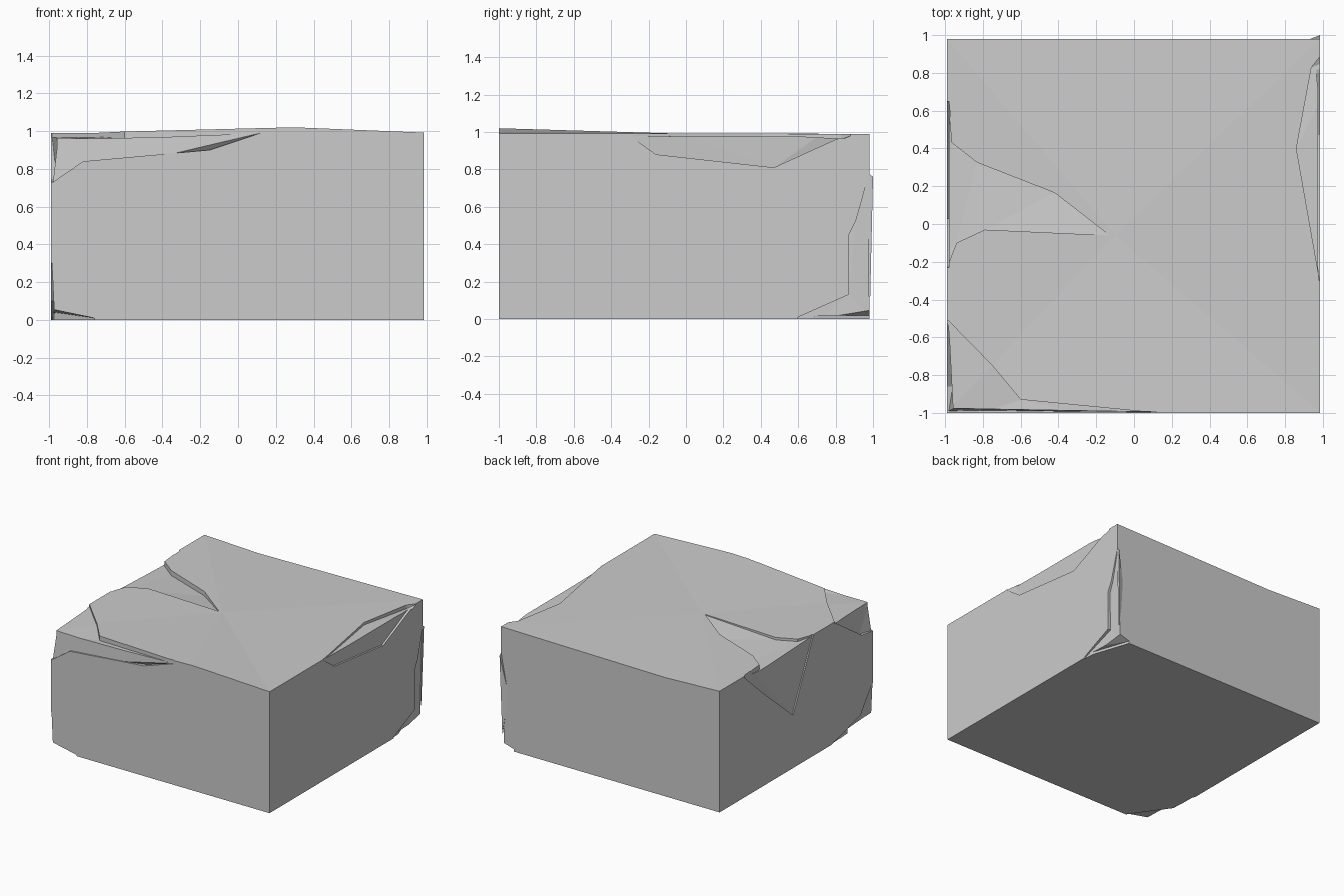
import bpy, bmesh
from mathutils import Vector

if "Cube" in bpy.data.objects:
    bpy.data.objects.remove(bpy.data.objects["Cube"])

# Nominal position of each block side: (axis, sign) -> coordinate
SIDE = {"left": (0, -1, -.99), "right": (0, 1, .985), "front": (1, -1, -1),
        "back": (1, 1, .98), "bottom": (2, -1, 0), "top": (2, 1, .99)}


def make_object(name, verts, faces):
    bm = bmesh.new()
    vs = [bm.verts.new(v) for v in verts]
    for f in faces:
        bm.faces.new([vs[i] for i in f])
    bmesh.ops.triangulate(bm, faces=[f for f in bm.faces if len(f.verts) > 4])
    bmesh.ops.recalc_face_normals(bm, faces=bm.faces)
    me = bpy.data.meshes.new(name)
    bm.to_mesh(me)
    bm.free()
    ob = bpy.data.objects.new(name, me)
    bpy.context.collection.objects.link(ob)
    return ob


# Stone block: slightly raised front edge and sagging back edge on top
X0, X1, Y0, Y1 = -.99, .985, -1, .98
verts = [(X0, Y0, 0), (X1, Y0, 0), (X1, Y1, 0), (X0, Y1, 0),
         (X0, Y0, .99), (.3, Y0, 1.02), (X1, Y0, .992), (X1, Y1, .99),
         (-.5, Y1, .97), (X0, Y1, .99), (-.1, -.06, .992)]
ring = [4, 5, 6, 7, 8, 9]
faces = [(3, 2, 1, 0), (0, 1, 6, 5, 4), (1, 2, 7, 6), (2, 3, 9, 8, 7), (3, 0, 4, 9)]
faces += [(a, b, 10) for a, b in zip(ring, ring[1:] + ring[:1])]
block = make_object("stone_block", verts, faces)


def chip(side, outline):
    """Remove a thin flake from one side; outline points are (u, v, depth)."""
    axis, sign, base = SIDE[side]

    def place(u, v, off):
        p = [u, v]
        p.insert(axis, base + sign * off)
        return Vector(p)

    n = len(outline)
    vs = [place(u, v, -d) for u, v, d in outline]
    vs += [place(u, v, .15) for u, v, d in outline]
    fs = [tuple(range(n)), tuple(range(n, 2 * n))]
    fs += [(i, (i + 1) % n, (i + 1) % n + n, i + n) for i in range(n)]
    cutter = make_object("chip_cutter", vs, fs)
    cutter.hide_render = True
    mod = block.modifiers.new("chip", 'BOOLEAN')
    mod.operation, mod.solver, mod.object = 'DIFFERENCE', 'EXACT', cutter
    bpy.context.view_layer.objects.active = block
    bpy.ops.object.modifier_apply(modifier=mod.name)
    bpy.data.objects.remove(cutter)


# Chip on the upper front left corner
chip("top", [(-1.1, -.5, .03), (-.985, -.51, .02), (-.75, -.75, .02), (-.6, -.93, .03),
             (.12, -1.0, .001), (.12, -1.1, .001), (-1.1, -1.1, .03)])
chip("front", [(-1.1, .73, .01), (-.98, .73, .01), (-.82, .84, .03), (-.15, .9, .03),
               (.12, .99, .005), (.12, 1.1, .005), (-1.1, 1.1, .035)])
chip("left", [(-1.1, .73, .01), (-.99, .73, .01), (-.86, .745, .03), (-.51, .98, .005),
              (-.51, 1.1, .005), (-1.1, 1.1, .035)])

# Long flake reaching in from the upper left edge
chip("top", [(-1.1, .65, .02), (-.985, .64, .02), (-.965, .43, .04), (-.83, .325, .04),
             (-.42, .165, .035), (-.13, -.06, .004), (-.79, -.03, .02),
             (-.94, -.1, .02), (-.99, -.23, .01), (-1.1, -.23, .01)])
chip("left", [(.65, 1.1, .01), (.65, .97, .01), (.43, .77, .03), (.03, .43, .01),
              (-.23, .98, .01), (-.23, 1.1, .01)])

# Chip on the upper right edge
chip("top", [(1.1, .89, .01), (.98, .88, .01), (.94, .83, .03), (.86, .4, .02),
             (.98, -.28, .01), (1.1, -.3, .01)])
chip("right", [(-.3, 1.1, .005), (-.3, .98, .005), (-.16, .88, .015), (.47, .81, .015),
               (.8, .96, .02), (.88, .985, .005), (.88, 1.1, .005)])

# Worn lower back right corner
chip("right", [(1.1, .8, .005), (.98, .78, .005), (.91, .53, .015), (.87, .45, .02),
               (.87, .13, .025), (.6, .01, .01), (.6, -.1, .01), (1.1, -.1, .03)])
chip("bottom", [(1.0, .59, .02), (.87, .98, .02), (.87, 1.1, .02), (1.0, 1.1, .11),
                (1.1, 1.1, .11), (1.1, .59, .02)])

# Worn lower front left corner
chip("bottom", [(-.76, -1.1, .01), (-.76, -1.0, .01), (-.97, -.7, .04), (-.99, -.45, .005),
                (-1.1, -.45, .005), (-1.1, -1.1, .085)])
chip("left", [(-1.1, .31, .005), (-.99, .3, .005), (-.84, .1, .02), (-.47, .0, .01),
              (-.47, -.1, .01), (-1.1, -.1, .02)])

# Thin raised sliver on the back right edge
make_object("edge_sliver",
            [(.92, .975, .45), (.984, .975, .78), (.984, 1.0, .76), (.97, .975, .12),
             (.97, .985, .12)],
            [(0, 1, 2), (0, 2, 4), (0, 4, 3), (0, 3, 1), (1, 3, 4, 2)])
